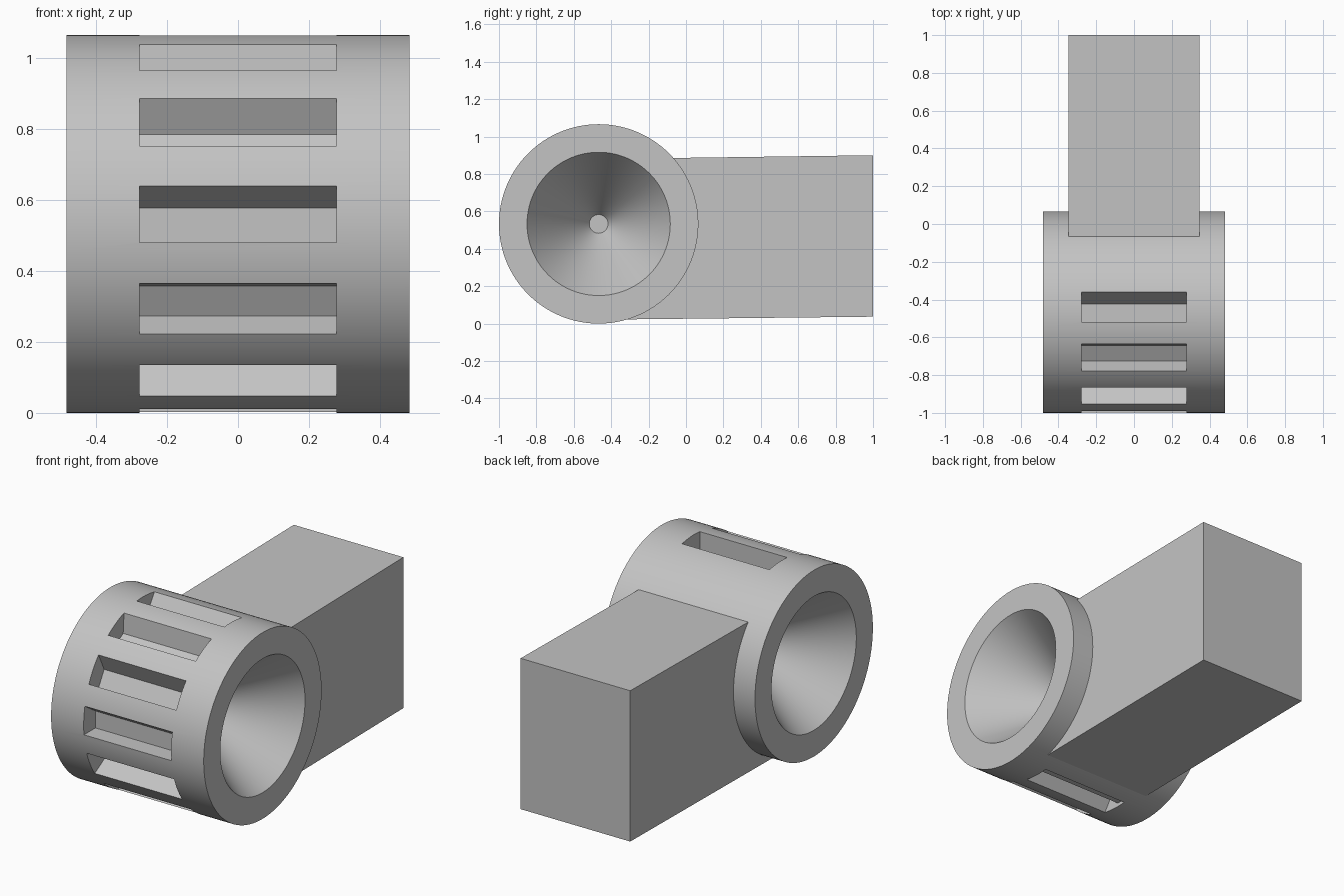
import bpy
import bmesh
import math

cube = bpy.data.objects.get("Cube")
if cube:
    bpy.data.objects.remove(cube, do_unlink=True)

R = 0.533            # drum radius
CY, CZ = -0.467, R   # drum axis position
SEGMENTS = 128

grey = bpy.data.materials.new("light grey")
grey.use_nodes = True
grey.diffuse_color = (0.55, 0.55, 0.55, 1)
grey.node_tree.nodes["Principled BSDF"].inputs["Base Color"].default_value = grey.diffuse_color


def finish(name, bm):
    """Turn a bmesh into a grey object."""
    bmesh.ops.recalc_face_normals(bm, faces=bm.faces)
    mesh = bpy.data.meshes.new(name)
    bm.to_mesh(mesh)
    bm.free()
    mesh.materials.append(grey)
    obj = bpy.data.objects.new(name, mesh)
    bpy.context.collection.objects.link(obj)
    return obj


def lathe(name, profile):
    """Solid of revolution around the drum axis from (x, radius) points."""
    bm = bmesh.new()
    rings = []
    for x, r in profile:
        angles = [math.tau * i / SEGMENTS for i in range(SEGMENTS)]
        rings.append([bm.verts.new((x, CY + r * math.cos(a), CZ + r * math.sin(a)))
                      for a in angles])
    for a, b in zip(rings, rings[1:]):
        for i in range(SEGMENTS):
            j = (i + 1) % SEGMENTS
            bm.faces.new((a[i], a[j], b[j], b[i]))
    bm.faces.new(rings[0])
    bm.faces.new(rings[-1])
    return finish(name, bm)


def prisms(name, outlines, half_width):
    """Extrude one or more (y, z) outlines across x."""
    bm = bmesh.new()
    for outline in outlines:
        face = bm.faces.new([bm.verts.new((-half_width, y, z)) for y, z in outline])
        out = bmesh.ops.extrude_face_region(bm, geom=[face])
        for v in out["geom"]:
            if isinstance(v, bmesh.types.BMVert):
                v.co.x = half_width
    return finish(name, bm)


def cut(obj, cutter):
    """Subtract the cutter for good and remove it."""
    cutter.hide_render = True
    mod = obj.modifiers.new("cut", 'BOOLEAN')
    mod.operation = 'DIFFERENCE'
    mod.solver = 'EXACT'
    mod.object = cutter
    bpy.context.view_layer.objects.active = obj
    bpy.ops.object.modifier_apply(modifier=mod.name)
    bpy.data.objects.remove(cutter, do_unlink=True)


def slot_outline(angle):
    """Slot section: flat floor, one straight wall and one sloping wall."""
    c, s = math.cos(angle), math.sin(angle)
    section = [(0.427, -0.053), (0.427, 0.044), (0.6, 0.159), (0.6, -0.053)]
    return [(CY - (r * c - t * s), CZ + r * s + t * c) for r, t in section]


# Drum with a conical recess in each end
half = [(0.483, R), (0.483, 0.383), (0.013, 0.05)]
drum = lathe("drum", [(-x, r) for x, r in reversed(half)] + half)

# Seven slots around the front of the drum
cut(drum, prisms("slot_cutter",
                 [slot_outline(math.radians(a)) for a in range(-90, 91, 30)], 0.277))

# Slightly tilted rectangular arm, hollowed where it meets the drum
arm = prisms("arm", [[(CY, 0.021), (1, 0.037), (1, 0.9), (CY, 0.88)]], 0.347)
cut(arm, lathe("arm_cutter", [(-0.6, 0.5), (0.6, 0.5)]))

# Smooth round surfaces, crisp edges
bpy.ops.object.select_all(action='DESELECT')
drum.select_set(True)
bpy.context.view_layer.objects.active = drum
bpy.ops.object.shade_smooth_by_angle(angle=math.radians(25))
